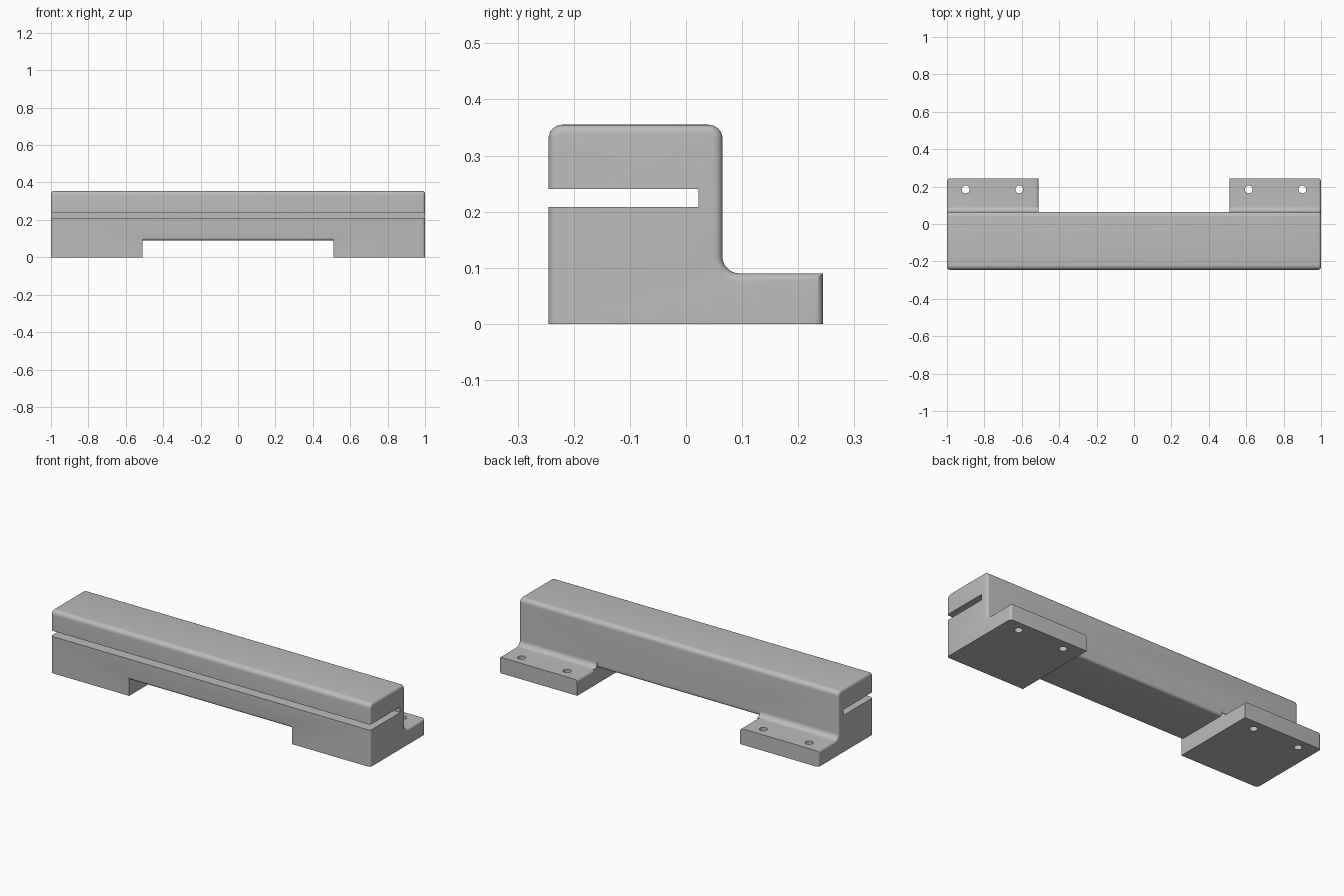
import bpy, bmesh, math
from mathutils import Vector

cube = bpy.data.objects.get("Cube")
if cube:
    bpy.data.objects.remove(cube, do_unlink=True)

FRONT, WALL, BACK = -0.245, 0.065, 0.244
TOP, FOOT_TOP, FOOT_X = 0.355, 0.09, 0.51

grey = bpy.data.materials.new("plain grey")
grey.use_nodes = True
colour = (0.5, 0.5, 0.5, 1)
grey.diffuse_color = colour
grey.node_tree.nodes["Principled BSDF"].inputs["Base Color"].default_value = colour


def arc(cx, cz, r, start, end, n=8):
    angles = [math.radians(start + (end - start) * i / n) for i in range(n + 1)]
    return [(cx + r * math.cos(a), cz + r * math.sin(a)) for a in angles]


def make_prism(name, profile, place, depth, round_ends=0):
    """Extrude a 2D profile; place maps (u, v) to a point, depth is the sweep."""
    bm = bmesh.new()
    cap = bm.faces.new([bm.verts.new(place(u, v)) for u, v in profile])
    swept = bmesh.ops.extrude_face_region(bm, geom=[cap], use_keep_orig=True)
    bmesh.ops.translate(bm, vec=depth, verts=[g for g in swept["geom"]
                                              if isinstance(g, bmesh.types.BMVert)])
    bmesh.ops.recalc_face_normals(bm, faces=bm.faces)
    if round_ends:
        # Round the outline of both ends, except along the base
        ends = [e for e in bm.edges
                if abs(e.verts[0].co.x - e.verts[1].co.x) < 1e-5
                and max(v.co.z for v in e.verts) > 1e-4]
        bmesh.ops.bevel(bm, geom=ends, offset=round_ends, segments=5,
                        profile=0.5, affect='EDGES', clamp_overlap=False)
    mesh = bpy.data.meshes.new(name)
    bm.to_mesh(mesh)
    bm.free()
    mesh.materials.append(grey)
    obj = bpy.data.objects.new(name, mesh)
    bpy.context.collection.objects.link(obj)
    return obj


def along_x(x):
    return lambda y, z: (x, y, z)


# Stepped body with rounded top and a cove above the rear feet
profile = [(FRONT, 0), (BACK, 0), (BACK, FOOT_TOP)]
profile += arc(WALL + 0.03, FOOT_TOP + 0.03, 0.03, 270, 180)
profile += arc(WALL - 0.025, TOP - 0.025, 0.025, 0, 90)
profile += arc(FRONT + 0.025, TOP - 0.025, 0.025, 90, 180)
body = make_prism("slotted_bar", profile, along_x(-1), Vector((2, 0, 0)), 0.015)

# Long slot open to the front and both ends
slot = [(-0.4, 0.208), (0.022, 0.208), (0.022, 0.24), (-0.4, 0.24)]
cutters = [make_prism("slot_cutter", slot, along_x(-1.2), Vector((2.4, 0, 0)))]

# Gap between the feet, leaving rounded lower edges on the bar
gap = [(-0.4, -0.1), (0.4, -0.1), (0.4, 0.2), (WALL, 0.2)]
gap += arc(WALL - 0.015, FOOT_TOP + 0.015, 0.015, 0, -90, 6)
gap += arc(FRONT + 0.015, FOOT_TOP + 0.015, 0.015, 270, 180, 6)
gap += [(-0.4, FOOT_TOP + 0.015)]
cutters.append(make_prism("gap_cutter", gap, along_x(-FOOT_X), Vector((2 * FOOT_X, 0, 0))))

for side in (-1, 1):
    # Rounded inner top edge of each foot
    r = 0.015
    cove = arc(FOOT_X + r, FOOT_TOP - r, r, 90, 180, 6)
    cove += [(FOOT_X - 0.01, FOOT_TOP - r), (FOOT_X - 0.01, FOOT_TOP + 0.01),
             (FOOT_X + r, FOOT_TOP + 0.01)]
    cutters.append(make_prism("foot_edge_cutter", cove,
                              lambda x, z: (side * x, 0.09, z), Vector((0, 0.3, 0))))
    # Screw holes
    for x in (0.614, 0.9):
        hole = arc(side * x, 0.185, 0.021, 0, 345, 23)
        cutters.append(make_prism("screw_hole_cutter", hole,
                                  lambda u, v: (u, v, -0.1), Vector((0, 0, 0.3))))

for cutter in cutters:
    cutter.hide_render = True
    cutter.hide_set(True)
    cut = body.modifiers.new(cutter.name, 'BOOLEAN')
    cut.operation = 'DIFFERENCE'
    cut.solver = 'EXACT'
    cut.object = cutter

# Apply the cuts, remove the cutters and shade
bpy.context.view_layer.update()
result = bpy.data.meshes.new_from_object(
    body.evaluated_get(bpy.context.evaluated_depsgraph_get()))
body.modifiers.clear()
body.data = result
for cutter in cutters:
    bpy.data.objects.remove(cutter, do_unlink=True)
bpy.ops.object.select_all(action='DESELECT')
body.select_set(True)
bpy.context.view_layer.objects.active = body
bpy.ops.object.shade_smooth_by_angle(angle=math.radians(30))
